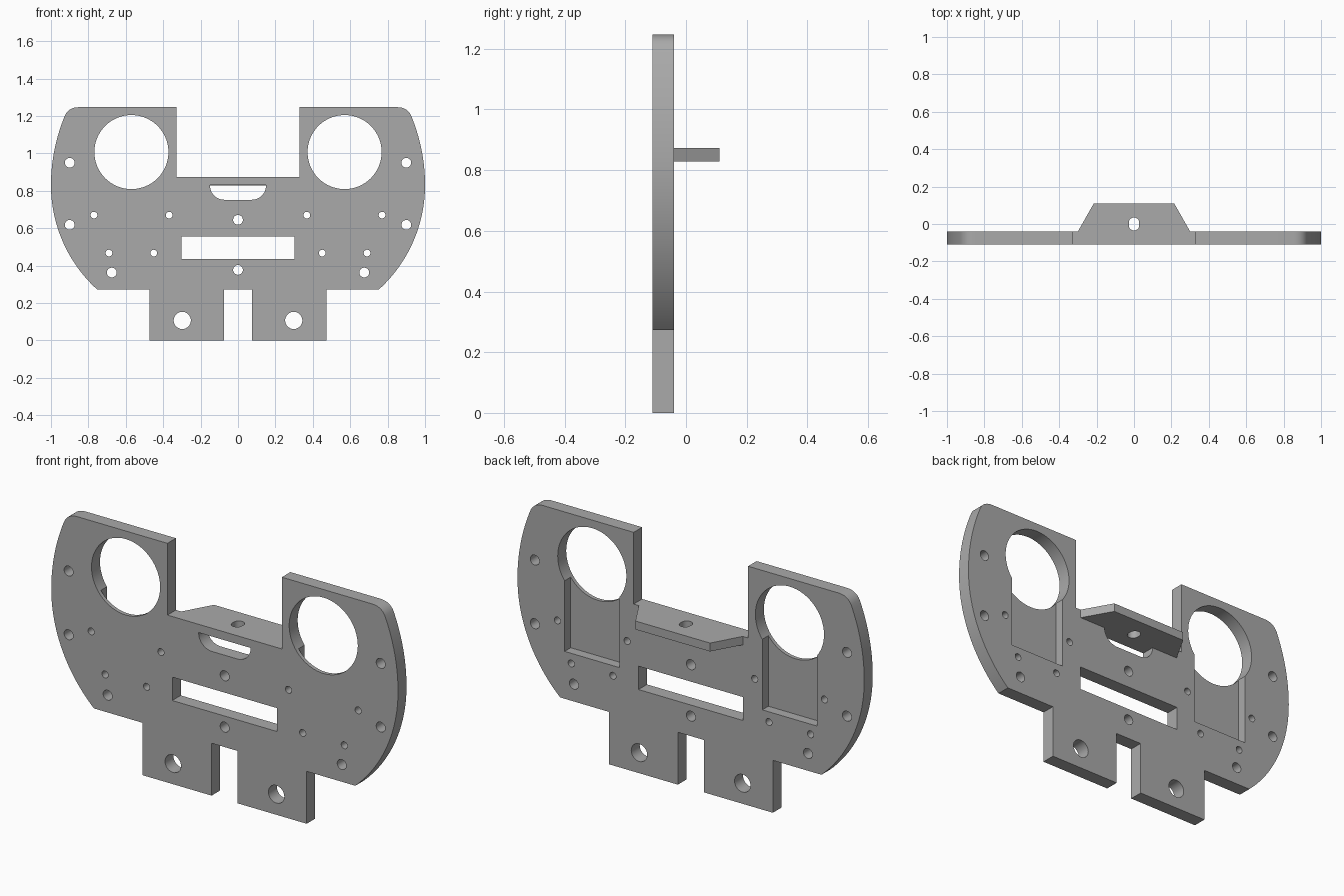
import bpy, bmesh
from math import sin, cos, pi, radians

if "Cube" in bpy.data.objects:
    bpy.data.objects.remove(bpy.data.objects["Cube"])

FRONT, BACK = -0.11, -0.04

grey = bpy.data.materials.new("plain grey")
grey.use_nodes = True
grey.diffuse_color = (0.4, 0.4, 0.4, 1)
grey.node_tree.nodes["Principled BSDF"].inputs["Base Color"].default_value = (0.4, 0.4, 0.4, 1)


def arc(cx, cy, r, a0, a1, n):
    """Points on an arc, angles in degrees, both ends included."""
    angles = [radians(a0 + (a1 - a0) * i / n) for i in range(n + 1)]
    return [(cx + r * cos(a), cy + r * sin(a)) for a in angles]


def circle(cx, cy, r, n=32):
    return arc(cx, cy, r, 0, 360, n)[:-1]


def box(x0, x1, z0, z1):
    return [(x0, z0), (x1, z0), (x1, z1), (x0, z1)]


def prism(name, profiles, lo, hi, upright=True):
    """Extrude closed profiles: along y when upright, else along z."""
    bm = bmesh.new()
    for pts in profiles:
        ends = [[bm.verts.new((u, d, v) if upright else (u, v, d)) for u, v in pts]
                for d in (lo, hi)]
        bm.faces.new(ends[0])
        bm.faces.new(ends[1])
        for i in range(len(pts)):
            j = (i + 1) % len(pts)
            bm.faces.new((ends[0][i], ends[0][j], ends[1][j], ends[1][i]))
    bmesh.ops.recalc_face_normals(bm, faces=bm.faces)
    mesh = bpy.data.meshes.new(name)
    bm.to_mesh(mesh)
    bm.free()
    mesh.materials.append(grey)
    obj = bpy.data.objects.new(name, mesh)
    bpy.context.collection.objects.link(obj)
    return obj


def select(obj):
    bpy.ops.object.select_all(action="DESELECT")
    obj.select_set(True)
    bpy.context.view_layer.objects.active = obj


def cut(obj, cutter):
    """Subtract the cutter and remove it."""
    cutter.hide_render = True
    mod = obj.modifiers.new("cut", "BOOLEAN")
    mod.operation = "DIFFERENCE"
    mod.solver = "EXACT"
    mod.object = cutter
    select(obj)
    bpy.ops.object.modifier_apply(modifier=mod.name)
    bpy.data.objects.remove(cutter)


# Right half of the plate outline, from the bottom notch up to the top notch
half = [(0.075, 0.273), (0.075, 0), (0.473, 0), (0.473, 0.273)]
half += arc(0.247, 0.83, 0.753, -47.7, 0, 24)
half += arc(0.034, 0.83, 0.966, 0, 22.9, 16)[1:]

# Rounded upper corner, then the eye block edge
start, bend, end = half[-1], (0.903, 1.247), (0.85, 1.247)
for i in range(1, 9):
    t = i / 8
    half.append(tuple((1 - t) ** 2 * a + 2 * t * (1 - t) * b + t * t * c
                      for a, b, c in zip(start, bend, end)))
half += [(0.33, 1.247), (0.33, 0.873)]
plate = prism("plate", [half + [(-x, z) for x, z in reversed(half)]], FRONT, BACK)

# Through openings: large rings, screw holes, slot and rounded window
openings = [box(-0.302, 0.302, 0.435, 0.557)]
openings.append([(0.15, 0.83), (-0.15, 0.83)]
                + arc(-0.073, 0.829, 0.077, 180, 270, 10)
                + arc(0.073, 0.829, 0.077, 270, 360, 10))
openings += [circle(0, z, 0.026) for z in (0.645, 0.377)]
paired = [(0.57, 1.007, 0.198), (0.298, 0.107, 0.046),
          (0.9, 0.95, 0.026), (0.9, 0.618, 0.026), (0.675, 0.363, 0.026),
          (0.77, 0.67, 0.018), (0.368, 0.67, 0.018),
          (0.69, 0.467, 0.018), (0.45, 0.467, 0.018)]
for x, z, r in paired:
    for side in (-1, 1):
        openings.append(circle(side * x, z, r, 64 if r > 0.1 else 32))
cut(plate, prism("opening_cutter", openings, FRONT - 0.1, BACK + 0.1))

# Recessed pockets on the back, running up into the large rings
pockets = [box(s * 0.57 - 0.158, s * 0.57 + 0.158, 0.52, 0.98) for s in (-1, 1)]
cut(plate, prism("pocket_cutter", pockets, BACK - 0.05, BACK + 0.1))

# Tapered shelf behind the notch, with an elongated hole
shelf = prism("rear_shelf", [[(-0.3, BACK), (0.3, BACK), (0.215, 0.11), (-0.215, 0.11)]],
              0.829, 0.873, upright=False)
slot = arc(0, 0.007, 0.028, 0, 180, 12) + arc(0, -0.007, 0.028, 180, 360, 12)
cut(shelf, prism("shelf_hole_cutter", [slot], 0.7, 1.0, upright=False))

for part in (plate, shelf):
    select(part)
    bpy.ops.object.shade_smooth_by_angle(angle=radians(25))
